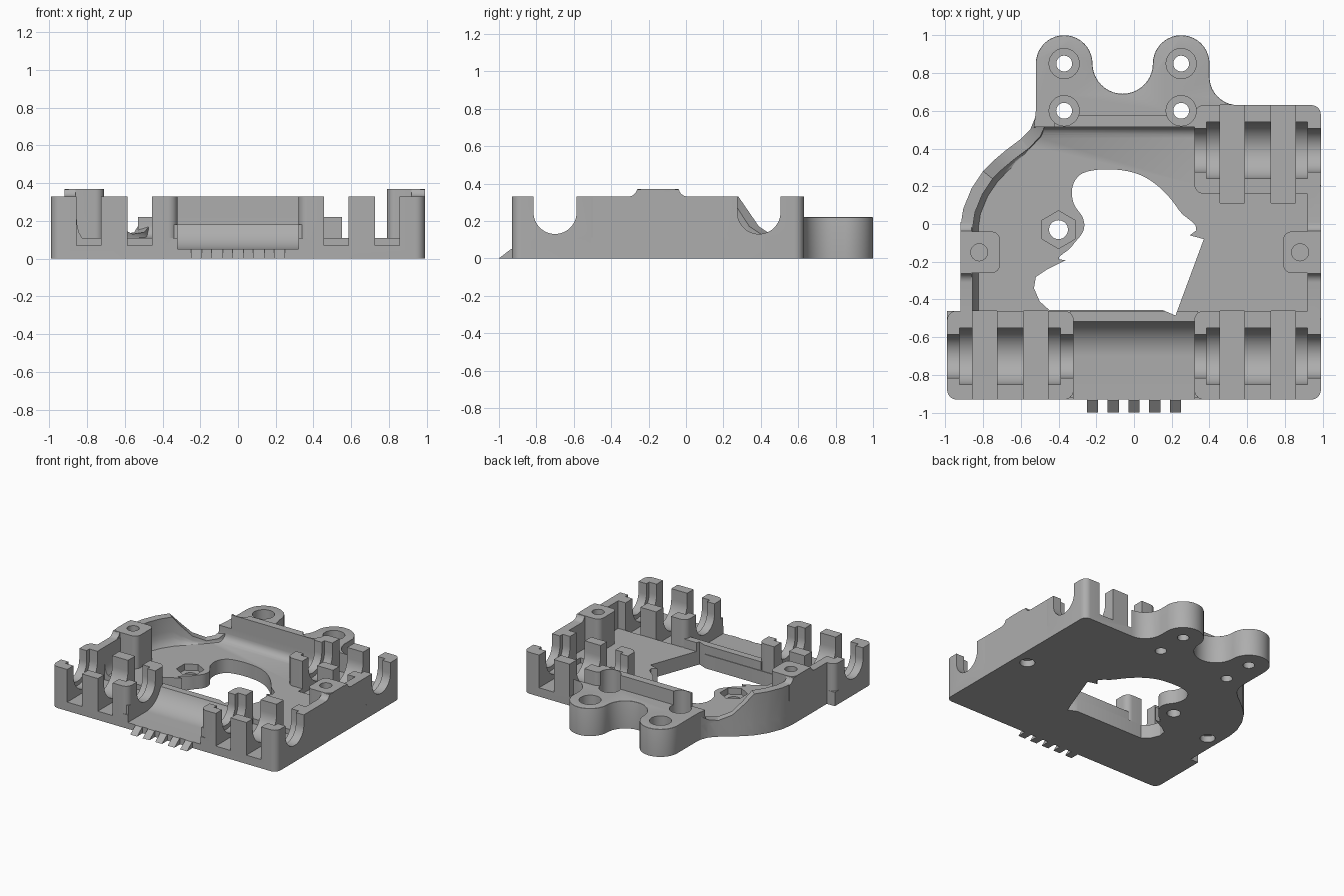
import bpy, bmesh
from math import pi, cos, sin
from mathutils import Vector

if "Cube" in bpy.data.objects:
    bpy.data.objects.remove(bpy.data.objects["Cube"], do_unlink=True)

grey = bpy.data.materials.new("plain_grey")
grey.use_nodes = True
grey.diffuse_color = (0.42, 0.42, 0.42, 1)
grey.node_tree.nodes["Principled BSDF"].inputs["Base Color"].default_value = grey.diffuse_color


def loft(name, rings):
    """Closed solid through a list of rings with equal point counts."""
    bm = bmesh.new()
    loops = [[bm.verts.new(p) for p in ring] for ring in rings]
    for a, b in zip(loops, loops[1:]):
        for i in range(len(a)):
            j = (i + 1) % len(a)
            bm.faces.new((a[i], a[j], b[j], b[i]))
    bm.faces.new(loops[0][::-1])
    bm.faces.new(loops[-1])
    bmesh.ops.recalc_face_normals(bm, faces=bm.faces)
    mesh = bpy.data.meshes.new(name)
    bm.to_mesh(mesh)
    bm.free()
    mesh.materials.append(grey)
    obj = bpy.data.objects.new(name, mesh)
    bpy.context.collection.objects.link(obj)
    return obj


def prism(name, pts, z0, z1):
    return loft(name, [[(x, y, z) for x, y in pts] for z in (z0, z1)])


def prism_x(name, pts, x0, x1):
    return loft(name, [[(x, y, z) for y, z in pts] for x in (x0, x1)])


def arc(cx, cy, r, a0, a1, n=16):
    angles = [(a0 + (a1 - a0) * i / n) * pi / 180 for i in range(n + 1)]
    return [(cx + r * cos(a), cy + r * sin(a)) for a in angles]


def rounded(x0, x1, y0, y1, r):
    return (arc(x1 - r, y1 - r, r, 0, 90, 6) + arc(x0 + r, y1 - r, r, 90, 180, 6)
            + arc(x0 + r, y0 + r, r, 180, 270, 6) + arc(x1 - r, y0 + r, r, 270, 360, 6))


def disc(name, x, y, r, z0, z1, n=32):
    return prism(name, arc(x, y, r, 0, 360 - 360 / n, n - 1), z0, z1)


def box(name, x0, x1, y0, y1, z0, z1):
    return prism(name, [(x0, y0), (x1, y0), (x1, y1), (x0, y1)], z0, z1)


def smooth_path(pts, n=5):
    """Closed smooth outline through a few points."""
    out, m = [], len(pts)
    for i in range(m):
        p0, p1, p2, p3 = [Vector(pts[(i + k) % m]) for k in (-1, 0, 1, 2)]
        for s in range(n):
            t = s / n
            out.append(tuple(0.5 * (2 * p1 + (p2 - p0) * t + (2 * p0 - 5 * p1 + 4 * p2 - p3) * t**2
                                    + (3 * p1 - p0 - 3 * p2 + p3) * t**3)))
    return out


solids, cutters = [], []

# base plate with the curved rear left corner
rim = [(-0.92, -0.5, 0.33), (-0.92, -0.02, 0.33), (-0.905, 0.08, 0.33), (-0.86, 0.19, 0.33),
       (-0.80, 0.28, 0.33), (-0.745, 0.335, 0.25), (-0.68, 0.39, 0.17), (-0.6, 0.45, 0.13),
       (-0.55, 0.5, 0.14), (-0.525, 0.56, 0.18)]
outline = (arc(-0.94, -0.88, 0.05, 180, 270, 6) + arc(0.94, -0.88, 0.05, 270, 360, 6)
           + arc(0.94, 0.58, 0.05, 0, 90, 6) + [(0.5, 0.63), (-0.5, 0.63)]
           + [p[:2] for p in reversed(rim[1:])] + [(-0.92, -0.46), (-0.99, -0.46)])
plate = prism("carriage", outline, 0, 0.11)

# curved rim wall with a cove at its inner foot
rings = []
for i, (x, y, h) in enumerate(rim):
    a, b = Vector(rim[max(i - 1, 0)][:2]), Vector(rim[min(i + 1, len(rim) - 1)][:2])
    d = (b - a).normalized()
    cove = [(0.065 + 0.05 * (1 - cos(t)), 0.10 + (h - 0.10) * 0.5 * (1 - sin(t)))
            for t in (0, pi / 8, pi / 4, pi * 3 / 8, pi / 2)]
    section = [(0, 0), (0, h), (0.065, h)] + cove + [(0.115, 0)]
    rings.append([(x + d.y * s, y - d.x * s, z) for s, z in section])
solids.append(loft("left_rim", rings))
solids.append(box("right_wall", 0.92, 0.99, -0.5, 0.2, 0, 0.33))

# screw bosses with flared shoulders on both side walls
for side, x0, x1, wall in (("left", -0.92, -0.71, (-0.92, -0.86)), ("right", 0.79, 0.99, (0.92, 0.99))):
    solids.append(prism(side + "_boss", rounded(x0, x1, -0.26, -0.04, 0.045), 0, 0.37))
    flare = ([(-0.31, 0.2)] + arc(-0.31, 0.38, 0.05, 270, 345, 6)
             + arc(0.01, 0.38, 0.05, 195, 270, 6) + [(0.01, 0.2)])
    flare = [(y, min(z, 0.37)) for y, z in flare]
    solids.append(prism_x(side + "_boss_flare", flare, *wall))
    cx = -0.82 if side == "left" else 0.88
    cutters.append(disc("boss_hole", cx, -0.15, 0.045, 0.16, 0.5))
    cutters.append(disc("boss_recess", cx, -0.15, 0.055, -0.1, 0.05))

# rear mounting ears
ears = ([(-0.53, 0.515), (-0.52, 0.6)] + arc(-0.37, 0.85, 0.15, 180, 0, 20)
        + arc(-0.06, 0.85, 0.16, 180, 360, 20)[1:-1] + arc(0.25, 0.85, 0.15, 180, 0, 20)
        + arc(0.55, 0.78, 0.15, 180, 270, 10) + [(0.55, 0.515)])
ear_mount = prism("rear_ears", ears, 0, 0.22)
bev = ear_mount.modifiers.new("rounded_top", "BEVEL")
bev.width, bev.segments, bev.limit_method = 0.025, 3, "WEIGHT"
weights = ear_mount.data.attributes.new("bevel_weight_edge", "FLOAT", "EDGE")
for e in ear_mount.data.edges:
    ends = [ear_mount.data.vertices[v].co for v in e.vertices]
    if all(c.z > 0.2 for c in ends) and max(c.y for c in ends) > 0.64:
        weights.data[e.index].value = 1
solids.append(ear_mount)
cove = [(0.53, 0.05), (0.45, 0.05)] + arc(0.455, 0.17, 0.06, 270, 360, 6) + [(0.53, 0.17)]
solids.append(prism_x("ear_foot_cove", cove, -0.53, 0.4))
solids.append(box("rear_ridge", -0.42, 0.4, 0.515, 0.575, 0.05, 0.33))
for x in (-0.37, 0.25):
    for y in (0.6, 0.85):
        cutters.append(disc("ear_hole", x, y, 0.042, -0.1, 0.5))
        cutters.append(disc("ear_counterbore", x, y, 0.08, 0.09, 0.5))

# three bearing holders: stepped channels crossed by strap slots
for name, x0, y0 in (("front_right", -0.99, -0.93), ("front_left", 0.32, -0.93), ("rear_left", 0.32, 0.16)):
    x1, cy = x0 + 0.67, y0 + 0.23
    solids.append(prism(name + "_holder", rounded(x0, x1, y0, y0 + 0.47, 0.05), 0, 0.33))
    for r, a, b in ((0.115, x0 - 0.05, x1 + 0.05), (0.15, x0 + 0.065, x1 - 0.07)):
        channel = arc(cy, 0.245, r, 180, 360, 24) + [(cy + r, 0.5), (cy - r, 0.5)]
        cutters.append(prism_x("channel", channel, a, b))
    for s in (0.135, 0.405):
        cutters.append(box("strap_slot", x0 + s, x0 + s + 0.13, y0 - 0.05, y0 + 0.47, 0.07, 0.5))

# front cradle between the holders, with a row of sloped fins
solids.append(box("front_cradle", -0.34, 0.34, -0.92, -0.46, 0, 0.18))
trough = [(-1.1, 0.05)] + arc(-0.7, 0.245, 0.195, 270, 360, 16) + [(-0.505, 0.5), (-1.1, 0.5)]
cutters.append(prism_x("trough", trough, -0.32, 0.32))
for i in range(5):
    x = -0.22 + 0.11 * i
    solids.append(prism_x("fin", [(-1, 0), (-0.92, 0), (-0.92, 0.05), (-0.935, 0.05)], x - 0.03, x + 0.03))

# large free-form opening
lobe = smooth_path([(-0.36, -0.19), (-0.33, -0.12), (-0.27, -0.04), (-0.27, 0.03), (-0.32, 0.11), (-0.325, 0.2),
                    (-0.27, 0.27), (-0.13, 0.29), (0.02, 0.265), (0.14, 0.19), (0.24, 0.07), (0.295, -0.06)])[:-5]
opening = lobe + [(0.295, -0.06), (0.37, -0.08), (0.22, -0.485), (0.15, -0.455), (-0.45, -0.455),
                  (-0.5, -0.41), (-0.53, -0.34), (-0.52, -0.28), (-0.46, -0.24)]
cutters.append(prism("opening", opening, -0.1, 0.5))

# hexagonal nut pocket
hexagon = arc(-0.4, -0.03, 0.1, 30, 330, 5)
cutters.append(prism("nut_pocket", hexagon, 0.06, 0.3))
cutters.append(disc("nut_hole", -0.4, -0.03, 0.05, -0.1, 0.3))

# merge the solids, then cut
bpy.context.view_layer.objects.active = plate
for op, parts in (("UNION", solids), ("DIFFERENCE", cutters)):
    for part in parts:
        part.hide_render = True
        mod = plate.modifiers.new("combine", "BOOLEAN")
        mod.operation, mod.object, mod.solver = op, part, "EXACT"
        bpy.ops.object.modifier_apply(modifier=mod.name)
        bpy.data.objects.remove(part, do_unlink=True)

bpy.ops.object.select_all(action="DESELECT")
plate.select_set(True)
bpy.ops.object.shade_smooth_by_angle(angle=0.5)
